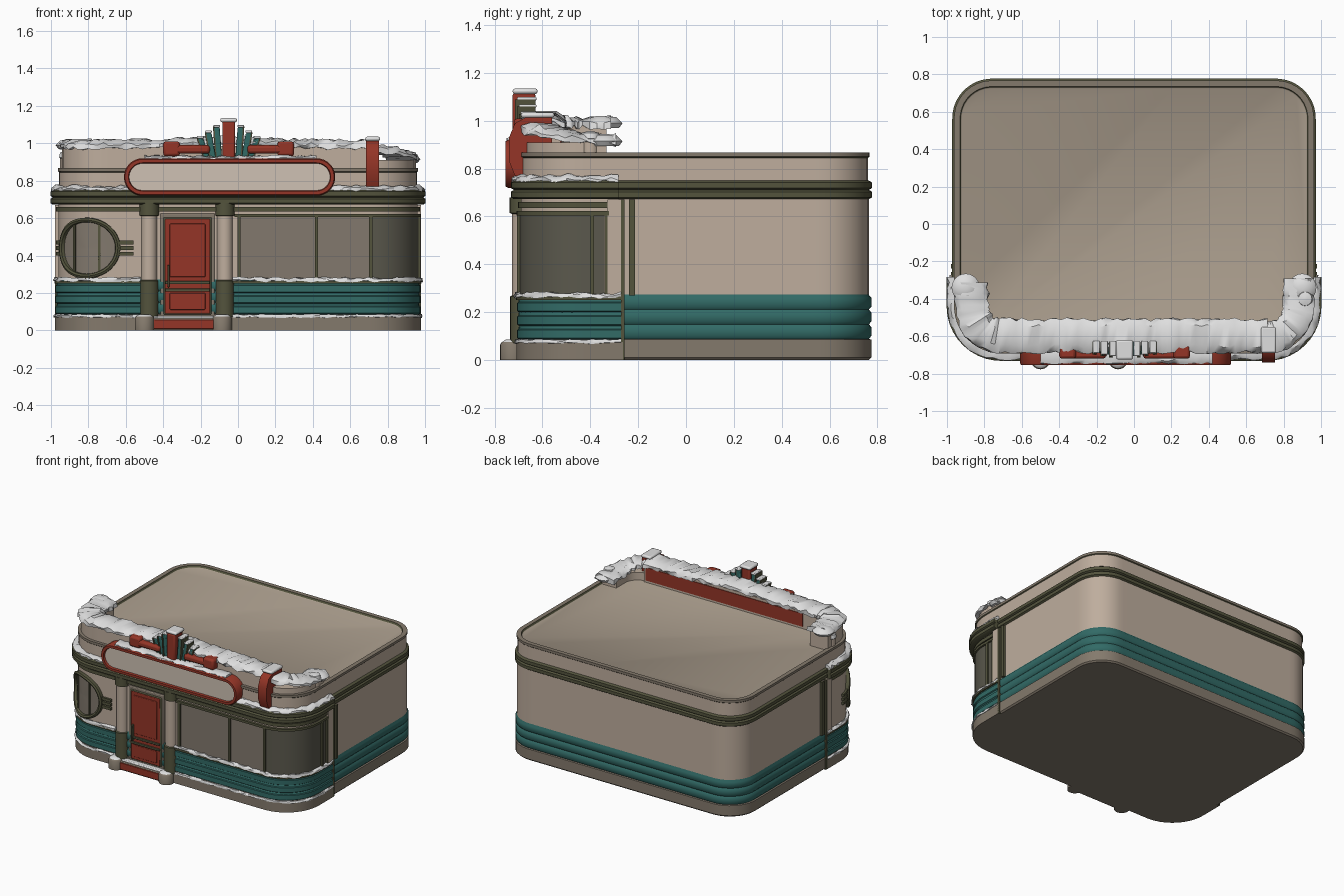
import bpy, math, random
from mathutils import Vector

random.seed(4)
if "Cube" in bpy.data.objects:
    bpy.data.objects.remove(bpy.data.objects["Cube"])


def material(name, hex_code):
    m = bpy.data.materials.new(name)
    m.use_nodes = True
    rgb = [(int(hex_code[i:i + 2], 16) / 255) ** 2.2 for i in (0, 2, 4)]
    m.diffuse_color = (*rgb, 1)
    m.node_tree.nodes["Principled BSDF"].inputs["Base Color"].default_value = (*rgb, 1)
    return m


WALL = material("warm beige wall", "bdac9c")
TEAL = material("teal panel", "356a66")
RED = material("brick red", "93382b")
OLIVE = material("olive metal", "54543f")
SNOW = material("snow", "dedede")
STONE = material("grey stone", "83796c")
ROOF = material("roof beige", "a89b8b")
GLASS = material("window glass", "81786d")
DARK = material("dark glass", "5b594e")
CREAM = material("sign cream", "cdc0b2")

parts = []
HALF, FRONT, BACK, RF, RB = 0.96, -0.69, 0.765, 0.25, 0.2
FLAT = HALF - RF
ARC = RF * math.pi / 2
SIDE = FLAT + ARC + (BACK - RB) - (FRONT + RF)
TURN = SIDE + RB * math.pi / 2
END = TURN + HALF - RB


def wall_point(u, off, z):
    """Point at signed distance u along the wall from the front centre."""
    s, a = (1 if u >= 0 else -1), abs(u)
    if a < FLAT:
        x, y, n = a, FRONT, (0, -1)
    elif a < FLAT + ARC:
        t = (a - FLAT) / RF
        n = (math.sin(t), -math.cos(t))
        x, y = FLAT + RF * n[0], FRONT + RF + RF * n[1]
    elif a < SIDE:
        x, y, n = HALF, FRONT + RF + a - FLAT - ARC, (1, 0)
    elif a < TURN:
        t = (a - SIDE) / RB
        n = (math.cos(t), math.sin(t))
        x, y = HALF - RB + RB * n[0], BACK - RB + RB * n[1]
    else:
        x, y, n = END - a, BACK, (0, 1)
    return Vector((s * (x + off * n[0]), y + off * n[1], z))


def skin(name, rings, mats, pick=lambda i, j: 0):
    """Quads between closed rings, with both ends capped."""
    k = len(rings[0])
    faces, idx = [], []
    for i in range(len(rings) - 1):
        for j in range(k):
            a, b = i * k + j, i * k + (j + 1) % k
            faces.append((a, b, b + k, a + k))
            idx.append(pick(i, j))
    faces += [tuple(range(k))[::-1], tuple(range(len(rings) * k - k, len(rings) * k))]
    idx += [pick(0, 0), pick(len(rings) - 2, 0)]
    me = bpy.data.meshes.new(name)
    me.from_pydata([p for r in rings for p in r], [], faces)
    for m in mats:
        me.materials.append(m)
    me.polygons.foreach_set("material_index", idx)
    ob = bpy.data.objects.new(name, me)
    bpy.context.collection.objects.link(ob)
    bpy.context.view_layer.objects.active = ob
    bpy.ops.object.mode_set(mode='EDIT')
    bpy.ops.mesh.select_all(action='SELECT')
    bpy.ops.mesh.normals_make_consistent(inside=False)
    bpy.ops.object.mode_set(mode='OBJECT')
    parts.append(ob)
    return ob


def spread(a, b, step):
    n = max(1, round((b - a) / step))
    return [a + (b - a) * i / n for i in range(n + 1)]


def bulge(z0, z1, n, d, base=0.0):
    """Profile of n stacked rounded bands."""
    h, out = (z1 - z0) / n, []
    for i in range(n):
        z = z0 + i * h
        out += [(base, z), (d, z + h * .2), (d, z + h * .8)]
    return out + [(base, z1)]


def band(name, a, b, profile, mat, step=0.04, jitter=0, lift=None):
    rings = []
    for u in spread(a, b, step):
        up = lift(u) if lift else 0
        rings.append([wall_point(u, o + random.uniform(-jitter, jitter),
                                 z + up + random.uniform(-jitter, jitter)) for o, z in profile])
    return skin(name, rings, [mat])


def strip(name, a, b, z0, z1, d, mat, inner=-0.01):
    return band(name, a, b, [(inner, z0), (d, z0), (d, z1), (inner, z1)], mat)


def snow(name, a, b, o0, o1, z0, z1, jitter=0.008, lift=None):
    m = (z0 + z1) / 2
    w = (o1 - o0) * .2
    prof = [(o0, z0), (o1, z0), (o1, m), (o1 - w, z1), (o0 + w, z1), (o0, m)]
    return band(name, a, b, prof, SNOW, 0.03, jitter, lift)


def box(name, x0, x1, y0, y1, z0, z1, mat, bevel=0.006, lean=0):
    quad = [(x0, y0), (x1, y0), (x1, y1), (x0, y1)]
    ob = skin(name, [[(x + s, y, z) for x, y in quad] for z, s in ((z0, 0), (z1, lean))], [mat])
    if bevel:
        mod = ob.modifiers.new("bevel", 'BEVEL')
        mod.width, mod.segments = bevel, 2
    return ob


def tube(name, x, y, levels, mats, sides=24):
    """Upright round part from (radius, z, material index) levels."""
    rings = [[(x + r * math.cos(t), y + r * math.sin(t), z)
              for t in (math.tau * i / sides for i in range(sides))] for r, z, _ in levels]
    return skin(name, rings, mats, lambda i, j: levels[i][2])


# Main shell: base, teal bands, wall, trim bands, roof rim and roof
levels = [(0, 0, 0), (.01, .01, 0), (.01, .085, 0)]
levels += [(o, z, 1) for o, z in bulge(.088, .272, 3, .01)]
levels += [(0, .273, 2)] + [(o, z, 3) for o, z in bulge(.672, .75, 2, .012)]
levels += [(-.004, .751, 2), (-.004, .845, 3), (.002, .85, 0), (.002, .868, 0),
           (-.03, .868, 3), (-.035, .855, 4), (-.04, .852, 4)]
loop = spread(-END, END, 0.035)[:-1]
skin("diner_shell", [[wall_point(u, o, z) for u in loop] for o, z, _ in levels],
     [STONE, TEAL, WALL, OLIVE, ROOF], lambda i, j: levels[i][2])

# Front bay: base, teal panels, wide trim
strip("front_base", -1.28, 1.28, 0, .075, .018, STONE)
for side, a, b in (("right", -1.27, -.52), ("left", -.03, 1.27)):
    band(side + "_teal_panel", a, b, [(-.01, .08)] + bulge(.08, .25, 3, .016) + [(-.01, .25)], TEAL)
    strip(side + "_sill", a, b, .25, .265, .02, OLIVE)
    snow(side + "_sill_snow", a, b, 0, .024, .262, .28, .006)
    snow(side + "_base_snow", a, b, .005, .024, .07, .084, .004)
band("front_trim", -1.26, 1.26, [(-.03, .672)] + bulge(.672, .75, 2, .042, .03) + [(-.03, .75)], OLIVE)
strip("head_band", -1.22, 1.22, .635, .66, .012, OLIVE)
snow("trim_snow", -1.26, 1.26, -.06, .034, .745, .772)

# Wrapped window on the left half, with mullions
strip("front_window", 0, .70, .27, .615, .005, GLASS)
strip("corner_window", .70, 1.2, .27, .615, .005, DARK)
strip("window_head", -.02, 1.22, .605, .622, .018, OLIVE)
for u in (.005, .42, .71, 1.15, 1.21):
    strip("mullion", u - .009, u + .009, .265, .61, .017, OLIVE)

# Side pilasters
for s in (-1, 1):
    for a, b, z0, z1, mat in ((1.215, 1.27, .27, .67, WALL), (1.27, 1.285, .0, .67, OLIVE),
                              (1.305, 1.33, .27, .67, OLIVE)):
        lo, hi = sorted((s * a, s * b))
        strip("side_pilaster", lo, hi, z0, z1, .018, mat)

# Round window bent around the corner
steps = [(.01, .007, 0), (.06, .007, 0), (.11, .007, 0), (.145, .007, 1), (.147, .024, 1),
         (.158, .03, 1), (.17, .024, 1), (.172, -.01, 1)]
rings = [[wall_point(-.81 + 1.06 * r * math.cos(t), o, .44 + .95 * r * math.sin(t))
          for t in (math.tau * i / 40 for i in range(40))] for r, o, _ in steps]
skin("round_window", rings, [GLASS, OLIVE], lambda i, j: steps[i][2])
for z in (.41, .44, .47):
    strip("window_bar", -.64, -.56, z - .01, z + .01, .016, OLIVE)
    strip("window_bar", -1.07, -.98, z - .01, z + .01, .016, OLIVE)
for u in (-.88, -.74):
    strip("round_window_mullion", u - .006, u + .006, .31, .57, .014, OLIVE)

# Parapet: tall on the right and centre, low around the left corner
strip("tall_parapet", -1.21, .72, .75, .985, -.02, WALL, -.165)
strip("parapet_back", -.6, .7, .868, .965, -.16, RED, -.17)
strip("low_parapet", .72, 1.21, .75, .91, -.02, WALL, -.15)
snow("tall_parapet_snow", -1.23, .72, -.18, -.004, .972, 1.015, .01,
     lambda u: .02 * math.exp(-((u + .05) / .3) ** 2))
snow("low_parapet_snow", .7, 1.25, -.16, .0, .9, .94, .01,
     lambda u: max(0, .06 - .13 * (u - .7)))
for s in (-1, 1):
    tube("parapet_post", s * .915, -.4, [(.036, .76, 0), (.036, .92, 1), (.042, .925, 1), (.036, .95, 1),
                                         (.01, .957, 1)], [WALL, SNOW])
    top = .99 if s < 0 else .915
    tube("end_snow", s * .9, -.34, [(.06, top - .02, 0), (.075, top, 0), (.05, top + .025, 0),
                                    (.01, top + .03, 0)], [SNOW])

# Red fin with a curved front
fin = [(-.56, .77), (-.715, .77), (-.74, .83), (-.74, .93), (-.715, .99), (-.66, 1.02), (-.56, 1.02)]
skin("red_fin", [[(x, y, z) for y, z in fin] for x in (.685, .755)], [RED])
box("fin_snow", .68, .76, -.69, -.55, 1.012, 1.035, SNOW, .01)


def capsule(r, y):
    pts = []
    for cx, start in ((.42, -90), (-.51, 90)):
        pts += [(cx + r * math.cos(math.radians(start + d)), y, .82 + r * math.sin(math.radians(start + d)))
                for d in range(0, 181, 12)]
    return pts


# Capsule sign board
shape = [(.09, -.64, 0), (.1, -.65, 0), (.1, -.745, 0), (.094, -.755, 0), (.076, -.755, 0),
         (.072, -.74, 1), (.07, -.74, 1)]
skin("sign_board", [capsule(r, y) for r, y, _ in shape], [RED, CREAM], lambda i, j: shape[i][2])
snow("sign_snow", -.5, .42, -.03, .055, .914, .932, .006)

# Crest: red scroll arms, teal fan fins, red centre
C = -.05
for s in (-1, 1):
    for name, a, b, z0, z1 in (("arm", .1, .34, .945, .99), ("arm_end", .26, .35, .93, 1.01)):
        lo, hi = sorted((C + s * a, C + s * b))
        box("crest_" + name, lo, hi, -.72, -.64, z0, z1, RED, .015)
    for k, top in ((1, 1.085), (2, 1.055), (3, 1.025)):
        m = C + s * (.02 + .032 * k)
        box("crest_fin", m - .016, m + .016, -.715 + .008 * k, -.63, .92, top, TEAL, .006, s * .012 * k)
        e = m + s * .016
        box("crest_fin_edge", e - .004, e + .004, -.722 + .008 * k, -.63, .92, top + .004, OLIVE, 0, s * .012 * k)
        t = m + s * .012 * k
        box("crest_fin_snow", t - .018, t + .018, -.715 + .008 * k, -.625, top, top + .014, SNOW, .005)
box("crest_centre", C - .034, C + .034, -.725, -.63, .92, 1.115, RED, .008)
box("crest_centre_snow", C - .045, C + .045, -.725, -.62, 1.112, 1.135, SNOW, .01)

# Entrance columns
for x in (-.475, -.07):
    tube("entrance_column", x, -.685, [(.05, .07, 0), (.05, .265, 0), (.042, .27, 1), (.042, .61, 0),
                                       (.052, .615, 0), (.052, .68, 0)], [OLIVE, WALL])

# Door with frame, inset panels and handle
box("door_frame", -.415, -.125, -.7, -.66, .075, .625, STONE)
box("door_edge", -.4, -.14, -.705, -.68, .085, .605, OLIVE)
box("door_leaf", -.39, -.15, -.708, -.68, .09, .595, RED, .004)
for z0, z1 in ((.285, .57), (.11, .2)):
    box("door_panel", -.365, -.175, -.713, -.69, z0, z1, RED, .004)
for z in (.215, .255):
    box("door_rail", -.39, -.15, -.718, -.69, z - .008, z + .008, OLIVE, .003)
box("door_handle", -.378, -.366, -.728, -.7, .23, .35, OLIVE, .004)

# Entrance step, red riser and round end blocks
box("entrance_step", -.5, -.08, -.745, -.66, 0, .065, STONE)
box("red_riser", -.45, -.13, -.752, -.7, .008, .058, RED, .003)
box("step_snow", -.45, -.12, -.735, -.69, .06, .076, SNOW, .006)
for x in (-.5, -.085):
    tube("step_block", x, -.725, [(.052, 0, 0), (.052, .065, 0), (.045, .075, 1), (.03, .085, 1)], [STONE, SNOW])

# Smooth shading with sharp edges kept
for ob in parts:
    ob.select_set(True)
bpy.ops.object.shade_smooth_by_angle(angle=math.radians(40))
